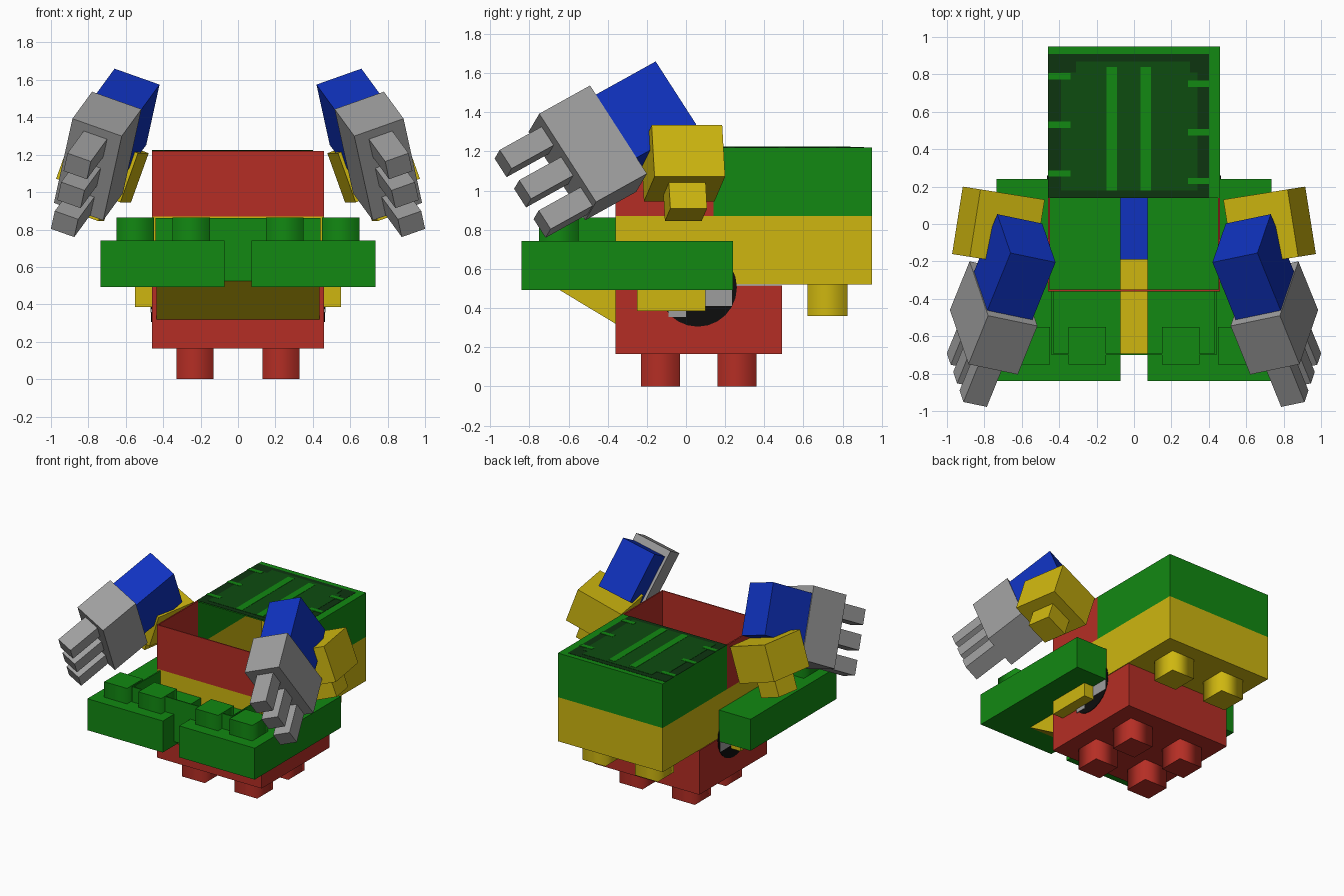
import bpy, bmesh, math
from mathutils import Vector, Matrix

if "Cube" in bpy.data.objects:
    bpy.data.objects.remove(bpy.data.objects["Cube"])


def material(name, rgb):
    m = bpy.data.materials.new(name)
    m.diffuse_color = (*rgb, 1)
    m.use_nodes = True
    m.node_tree.nodes["Principled BSDF"].inputs["Base Color"].default_value = m.diffuse_color
    return m


GREEN = material("green", (0.006, 0.25, 0.006))
MID_GREEN = material("shadow green", (0.004, 0.072, 0.005))
DARK_GREEN = material("deep green", (0.004, 0.035, 0.005))
RED = material("red", (0.46, 0.027, 0.018))
YELLOW = material("yellow", (0.62, 0.47, 0.005))
BLUE = material("blue", (0.005, 0.032, 0.52))
GRAY = material("gray", (0.34, 0.34, 0.34))
BLACK = material("black", (0.004, 0.004, 0.004))


def finish(name, bm, mat):
    bmesh.ops.recalc_face_normals(bm, faces=bm.faces)
    me = bpy.data.meshes.new(name)
    bm.to_mesh(me)
    bm.free()
    me.materials.append(mat)
    ob = bpy.data.objects.new(name, me)
    bpy.context.collection.objects.link(ob)
    return ob


def box(name, lo, hi, mat, drop=(), smooth=False):
    """Box between two corners; faces whose normal is in drop are left open."""
    lo, hi = Vector(lo), Vector(hi)
    bm = bmesh.new()
    bmesh.ops.create_cube(bm, size=1)
    for v in bm.verts:
        v.co = Vector([(lo[i] + hi[i]) / 2 + v.co[i] * (hi[i] - lo[i]) for i in range(3)])
    bm.normal_update()
    for f in bm.faces:
        f.smooth = smooth and abs(f.normal.z) < 0.5
    gone = [f for f in bm.faces if any(f.normal.dot(Vector(d)) > 0.9 for d in drop)]
    if gone:
        bmesh.ops.delete(bm, geom=gone, context='FACES')
    ob = finish(name, bm, mat)
    if gone:
        # thin wall, with normals forced outward first
        me = ob.data
        b = bmesh.new()
        b.from_mesh(me)
        c = (lo + hi) / 2
        b.normal_update()
        flip = [f for f in b.faces if f.normal.dot(f.calc_center_median() - c) < 0]
        bmesh.ops.reverse_faces(b, faces=flip)
        b.to_mesh(me)
        b.free()
        s = ob.modifiers.new("wall", 'SOLIDIFY')
        s.thickness = 0.012
        s.offset = -1
    return ob


def frame_box(name, corner, axes, sizes, mat, side=1):
    """Box from a corner along three tilted axes, optionally mirrored in x."""
    bm = bmesh.new()
    bmesh.ops.create_cube(bm, size=1)
    for v in bm.verts:
        p = Vector(corner)
        for i in range(3):
            p = p + axes[i] * sizes[i] * (v.co[i] + 0.5)
        v.co = Vector((p.x * side, p.y, p.z))
    return finish(name, bm, mat)


def disc(name, x, y, z, r, mat):
    bm = bmesh.new()
    bmesh.ops.create_cone(bm, cap_ends=True, segments=24, radius1=r, radius2=r, depth=0.008)
    bm.transform(Matrix.Translation((x, y, z)) @ Matrix.Rotation(math.pi / 2, 4, 'Y'))
    return finish(name, bm, mat)


UP, DOWN, FRONT, BACK = (0, 0, 1), (0, 0, -1), (0, -1, 0), (0, 1, 0)

# body shells
box("lower_body", (-0.46, -0.36, 0.165), (0.46, 0.49, 0.515), RED)
box("middle_body", (-0.46, -0.36, 0.52), (0.46, 0.95, 0.87), YELLOW, [UP])
box("chest_wall", (-0.46, -0.36, 0.87), (0.46, 0.14, 1.22), RED, [UP, DOWN, BACK])
box("back_lid", (-0.46, 0.14, 0.87), (0.46, 0.95, 1.22), GREEN, [DOWN, FRONT])
box("inner_floor", (-0.075, -0.19, 0.53), (0.075, 0.14, 0.56), BLUE)

# front scoop: sloped wedge with an open green tray on it
bm = bmesh.new()
prof = [(-0.70, 0.525), (-0.36, 0.32), (-0.36, 0.525)]
f = bm.faces.new([bm.verts.new((-0.435, y, z)) for y, z in prof])
ext = bmesh.ops.extrude_face_region(bm, geom=[f])["geom"]
bmesh.ops.translate(bm, vec=(0.87, 0, 0), verts=[v for v in ext if isinstance(v, bmesh.types.BMVert)])
finish("front_wedge", bm, YELLOW)
box("front_tray", (-0.44, -0.70, 0.525), (0.44, -0.36, 0.862), GREEN, [UP, DOWN, BACK])

# painted marks on the lid
z = 1.22
box("lid_shadow", (-0.46, 0.14, z), (0.40, 0.91, z + 0.002), DARK_GREEN)
box("lid_panel", (-0.39, 0.18, z), (0.34, 0.81, z + 0.004), MID_GREEN)
box("lid_panel_rear", (-0.31, 0.81, z), (0.30, 0.87, z + 0.004), MID_GREEN)
for x in (-0.12, 0.063):
    box("lid_bar", (x - 0.028, 0.18, z), (x + 0.028, 0.84, z + 0.006), GREEN)
for y in (0.27, 0.53, 0.79):
    box("lid_tab", (-0.46, y - 0.017, z), (-0.34, y + 0.017, z + 0.006), GREEN)
    box("lid_tab", (0.29, y - 0.057, z), (0.40, y - 0.023, z + 0.006), GREEN)

# arm axes: inward, along the hand's width, and forward
c = Vector((-0.24, -0.05, -0.085)).normalized()
a = Vector((0.08, 0.21, -0.32))
a = (a - c * a.dot(c)).normalized()
e = c.cross(a)
if e.y > 0:
    e = -e
# shoulder axes
R = Matrix.Rotation(math.radians(9), 3, 'Z') @ Matrix.Rotation(math.radians(-20), 3, 'Y')
sh = [R.col[i].copy() for i in range(3)]
sc = Vector((0.725, -0.015, 1.14))


def sided_box(name, x0, x1, y0, y1, z0, z1, mat, s, smooth=False):
    return box(name, (min(s * x0, s * x1), y0, z0), (max(s * x0, s * x1), y1, z1), mat, smooth=smooth)


for s, tag in ((1, "right"), (-1, "left")):
    # body pegs
    for y in (-0.13, 0.26):
        sided_box("body_peg_" + tag, 0.13, 0.33, y - 0.10, y + 0.10, 0, 0.17, RED, s, True)
    sided_box("rear_peg_" + tag, 0.13, 0.33, 0.62, 0.825, 0.36, 0.525, YELLOW, s, True)

    # feet with pegs and side blocks
    sided_box("foot_" + tag, 0.072, 0.735, -0.84, 0.24, 0.492, 0.742, GREEN, s)
    for x in (0.25, 0.55):
        sided_box("foot_peg_" + tag, x - 0.10, x + 0.10, -0.75, -0.55, 0.74, 0.865, GREEN, s, True)
    sided_box("hip_block_" + tag, 0.44, 0.55, -0.25, 0.10, 0.385, 0.495, YELLOW, s)

    # painted wheel
    disc("wheel_" + tag, s * 0.46, 0.06, 0.505, 0.20, BLACK)
    sided_box("wheel_shine_" + tag, 0.46, 0.467, 0.10, 0.235, 0.41, 0.50, GRAY, s)
    sided_box("wheel_shine_" + tag, 0.46, 0.467, -0.09, 0.0, 0.355, 0.39, GRAY, s)

    # shoulder and its peg
    size = (0.37, 0.365, 0.28)
    corner = sc - sum((sh[i] * size[i] / 2 for i in range(3)), Vector())
    frame_box("shoulder_" + tag, corner, sh, size, YELLOW, s)
    corner = sc - sh[0] * 0.095 - sh[1] * 0.095 - sh[2] * 0.28
    frame_box("shoulder_peg_" + tag, corner, sh, (0.19, 0.19, 0.16), YELLOW, s)

    # forearm, hand and three fingers
    frame_box("forearm_" + tag, (0.66, -0.155, 1.66), (c, a, e), (0.26, 0.39, 0.40), BLUE, s)
    hand = Vector((0.78, -0.49, 1.537))
    frame_box("hand_" + tag, hand, (c, a, e), (0.285, 0.545, 0.315), GRAY, s)
    for k in range(3):
        p = hand + e * 0.31 + a * (0.05 + 0.187 * k) + c * 0.075
        frame_box("finger_" + tag, p, (c, a, e), (0.135, 0.115, 0.265), GRAY, s)
